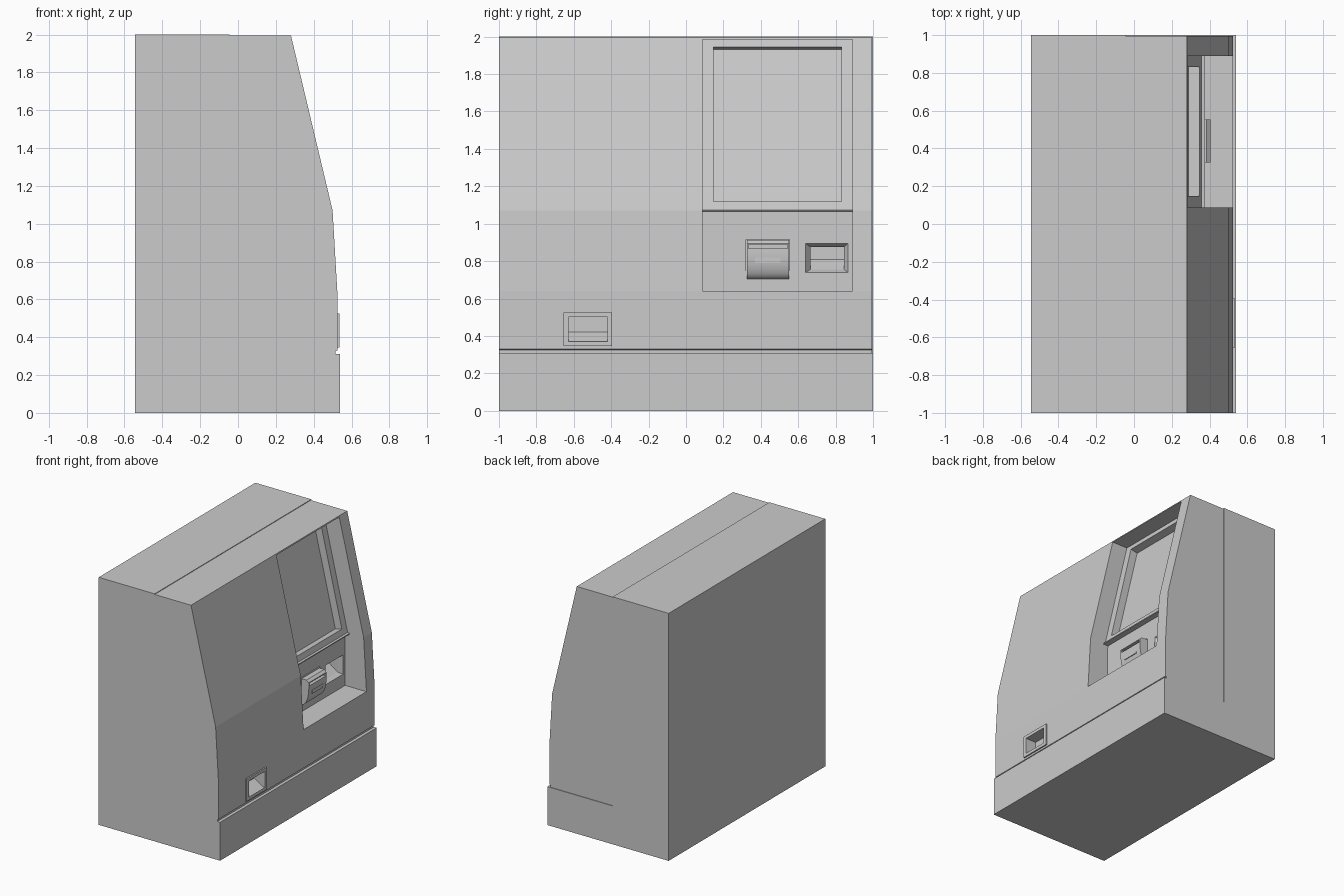
import bpy, bmesh, math

if "Cube" in bpy.data.objects:
    bpy.data.objects.remove(bpy.data.objects["Cube"])


def finish(name, bm):
    bmesh.ops.recalc_face_normals(bm, faces=bm.faces)
    me = bpy.data.meshes.new(name)
    bm.to_mesh(me)
    bm.free()
    ob = bpy.data.objects.new(name, me)
    bpy.context.collection.objects.link(ob)
    return ob


def loft(name, rings):
    """Closed solid through matching rings of 3D points."""
    bm = bmesh.new()
    vs = [[bm.verts.new(p) for p in r] for r in rings]
    n = len(vs[0])
    for a, b in zip(vs, vs[1:]):
        for i in range(n):
            j = (i + 1) % n
            bm.faces.new((a[i], a[j], b[j], b[i]))
    bm.faces.new(vs[0])
    bm.faces.new(vs[-1])
    return finish(name, bm)


def prism(name, profile, y0, y1):
    """XZ profile extruded along y."""
    return loft(name, [[(x, y, z) for x, z in profile] for y in (y0, y1)])


def box(name, x0, x1, y0, y1, z0, z1):
    return prism(name, [(x0, z0), (x1, z0), (x1, z1), (x0, z1)], y0, y1)


def funnel(name, steps):
    """Pocket through (x, y0, y1, z0, z1) rectangles."""
    return loft(name, [[(x, y0, z0), (x, y1, z0), (x, y1, z1), (x, y0, z1)]
                       for x, y0, y1, z0, z1 in steps])


def cut(ob, cutter):
    cutter.hide_render = True
    m = ob.modifiers.new("cut", 'BOOLEAN')
    m.operation = 'DIFFERENCE'
    m.solver = 'EXACT'
    m.object = cutter
    bpy.context.view_layer.objects.active = ob
    bpy.ops.object.modifier_apply(modifier=m.name)
    bpy.data.objects.remove(cutter)


# Rear cabinet with the forward plinth
prism("cabinet_and_plinth", [(-.545, 0), (.54, 0), (.54, .31), (-.045, .31),
                             (-.045, 2), (-.545, 2)], -1, 1)

# Front cover, slightly inset at the top and far side
cover = prism("front_cover", [(-.045, .31), (.515, .31), (.515, .325), (.525, .33),
                              (.525, .64), (.50, 1.07), (.28, 1.995), (-.045, 1.995)],
              -1, .995)

# Tall recess: lower panel, lip, leaning display panel, soffit
cut(cover, prism("recess_cutter", [(.335, .64), (.331, 1.062), (.375, 1.064),
                                   (.375, 1.072), (.357, 1.074), (.143, 1.985),
                                   (.7, 1.985), (.7, .64)], .087, .89))

# Display opening, square to the leaning panel
s, c = .23, .973
low, high = (.346, 1.12), (.151, 1.945)
off = lambda p, d: (p[0] + d * c, p[1] + d * s)
cut(cover, prism("display_cutter", [off(low, -.06), off(low, .05),
                                    off(high, .05), off(high, -.06)], .147, .832))

# Delivery pocket in the lower panel
cut(cover, funnel("pocket_cutter", [(.36, .64, .865, .74, .895),
                                    (.332, .64, .865, .74, .895),
                                    (.30, .665, .845, .755, .875),
                                    (.22, .665, .845, .81, .875)]))

# Coin return: framed pocket low on the front
hole = (-.628, -.42, .37, .5)
frame = box("coin_return_frame", .50, .536, -.655, -.395, .345, .525)
for ob in (cover, frame):
    cut(ob, funnel("coin_cutter", [(.57, *hole), (.52, *hole),
                                   (.44, -.628, -.42, .42, .5)]))

# Slot unit with a rounded underside and a dark slot
curve = [(.345 + .06 * math.cos(t), .85 - .145 * math.sin(t))
         for t in [i * math.pi / 24 for i in range(13)]]
unit = prism("slot_unit", [(.31, .912), (.385, .912), (.405, .895)] + curve +
             [(.31, .705)], .325, .552)
cut(unit, box("slot_cutter", .355, .45, .335, .542, .868, .888))
bpy.ops.object.select_all(action='DESELECT')
unit.select_set(True)
bpy.context.view_layer.objects.active = unit
bpy.ops.object.shade_smooth_by_angle(angle=math.radians(25))
box("slot_unit_flange", .31, .342, .318, .557, .70, .916)
box("slot_mouth", .37, .406, .37, .505, .79, .82)
